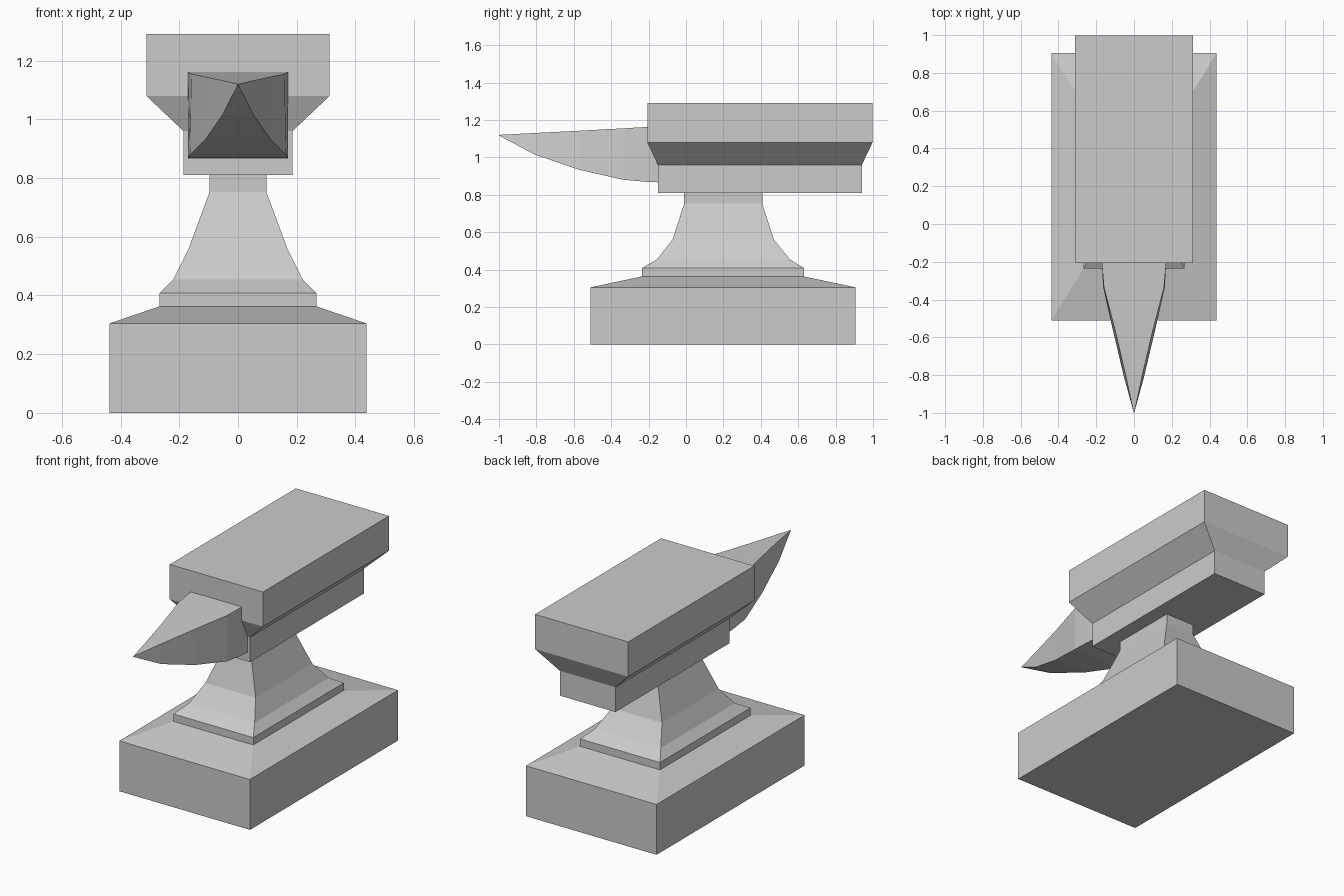
import bpy, bmesh

if "Cube" in bpy.data.objects:
    bpy.data.objects.remove(bpy.data.objects["Cube"])


def loft(name, rings):
    """Skin a list of four-cornered rings into one closed flat-shaded solid."""
    bm = bmesh.new()
    loops = [[bm.verts.new(p) for p in ring] for ring in rings]
    for a, b in zip(loops, loops[1:]):
        for i in range(4):
            j = (i + 1) % 4
            bm.faces.new((a[i], a[j], b[j], b[i]))
    bm.faces.new(loops[0])
    bm.faces.new(loops[-1])
    bmesh.ops.remove_doubles(bm, verts=bm.verts, dist=1e-5)
    bmesh.ops.recalc_face_normals(bm, faces=bm.faces)
    mesh = bpy.data.meshes.new(name)
    bm.to_mesh(mesh)
    bm.free()
    obj = bpy.data.objects.new(name, mesh)
    bpy.context.collection.objects.link(obj)
    return obj


def level(z, x, y0, y1):
    """Horizontal rectangle, symmetric in x."""
    return [(-x, y0, z), (x, y0, z), (x, y1, z), (-x, y1, z)]


def section(y, x_low, z_low, x_top, z_top):
    """Upright cross-section of the horn."""
    return [(-x_low, y, z_low), (x_low, y, z_low), (x_top, y, z_top), (-x_top, y, z_top)]


# Foot: heavy block with sloped top
loft("foot", [level(*v) for v in (
    (0, 0.437, -0.51, 0.905),
    (0.305, 0.437, -0.51, 0.905),
    (0.363, 0.267, -0.235, 0.63))])

# Waist: stepped plinth flaring in to a narrow neck
loft("waist", [level(*v) for v in (
    (0.363, 0.267, -0.235, 0.63),
    (0.408, 0.267, -0.235, 0.63),
    (0.455, 0.22, -0.155, 0.555),
    (0.56, 0.168, -0.072, 0.47),
    (0.752, 0.097, -0.01, 0.408),
    (0.81, 0.097, -0.01, 0.408))])

# Body: lower block, chamfer and striking face
loft("body", [level(*v) for v in (
    (0.81, 0.186, -0.15, 0.94),
    (0.96, 0.186, -0.15, 0.94),
    (1.08, 0.312, -0.207, 0.998),
    (1.29, 0.312, -0.207, 0.998))])

# Horn: tapers to a point, underside curving up
loft("horn", [section(*v) for v in (
    (-0.14, 0.17, 0.866, 0.17, 1.162),
    (-0.21, 0.17, 0.869, 0.17, 1.162),
    (-0.335, 0.163, 0.88, 0.159, 1.155),
    (-0.57, 0.11, 0.933, 0.098, 1.142),
    (-0.81, 0.053, 1.015, 0.042, 1.13),
    (-1.0, 0.001, 1.117, 0.001, 1.12))])
